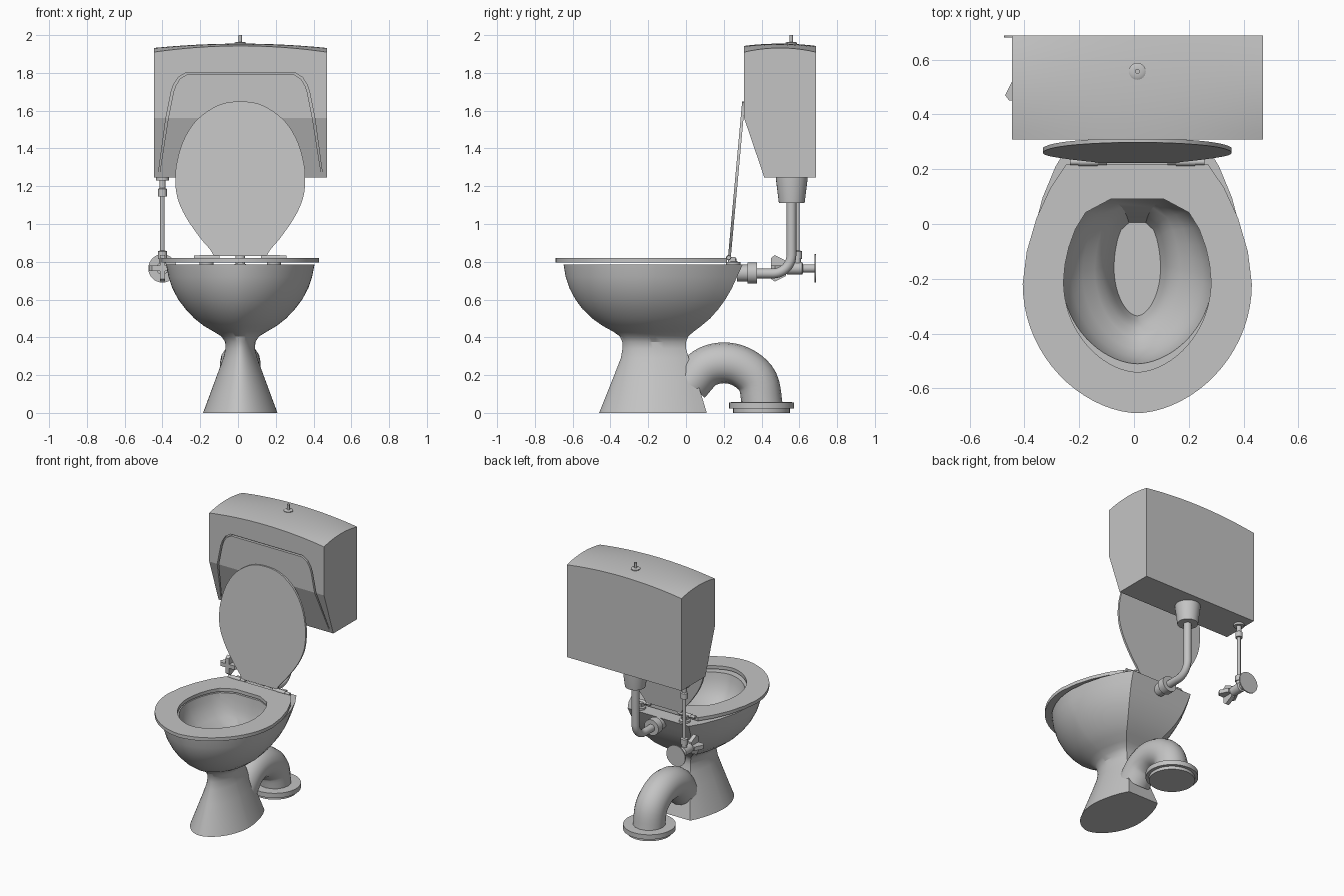
import bpy, bmesh, math
from mathutils import Vector

cube = bpy.data.objects.get("Cube")
if cube:
    bpy.data.objects.remove(cube, do_unlink=True)

COL = (0.55, 0.55, 0.55, 1)
ceramic = bpy.data.materials.new("light grey ceramic")
ceramic.use_nodes = True
ceramic.diffuse_color = COL
ceramic.node_tree.nodes["Principled BSDF"].inputs["Base Color"].default_value = COL
CX = 0.012  # centre line of the bowl and tank


def finish(ob, angle=30):
    """Select the object, give it the material and smooth it by angle."""
    if not ob.data.materials:
        ob.data.materials.append(ceramic)
    bpy.ops.object.select_all(action='DESELECT')
    ob.select_set(True)
    bpy.context.view_layer.objects.active = ob
    bpy.ops.object.shade_smooth_by_angle(angle=math.radians(angle))
    return ob


def loft(name, rings, closed=False, angle=30):
    """Skin a stack of equal-length point rings, capped unless closed."""
    bm = bmesh.new()
    vs = [[bm.verts.new(p) for p in r] for r in rings]
    n = len(vs[0])
    for a, b in zip(vs, vs[1:] + (vs[:1] if closed else [])):
        for i in range(n):
            j = (i + 1) % n
            bm.faces.new((a[i], a[j], b[j], b[i]))
    if not closed:
        bm.faces.new(vs[0])
        bm.faces.new(vs[-1])
    bmesh.ops.recalc_face_normals(bm, faces=bm.faces)
    me = bpy.data.meshes.new(name)
    bm.to_mesh(me)
    bm.free()
    ob = bpy.data.objects.new(name, me)
    bpy.context.collection.objects.link(ob)
    return finish(ob, angle)


def turned(name, start, axis, profile, seg=32):
    """Solid of revolution: profile is (distance along axis, radius)."""
    start, axis = Vector(start), Vector(axis).normalized()
    u = axis.orthogonal().normalized()
    v = axis.cross(u)
    rings = []
    for d, r in profile:
        rings.append([start + axis * d + r * (u * math.cos(k * math.tau / seg) + v * math.sin(k * math.tau / seg))
                      for k in range(seg)])
    return loft(name, rings)


def smooth_path(pts, steps=5):
    """Catmull-Rom points through the given ones."""
    p = [Vector(q) for q in pts]
    p = [2 * p[0] - p[1]] + p + [2 * p[-1] - p[-2]]
    out = []
    for a, b, c, d in zip(p, p[1:], p[2:], p[3:]):
        for s in range(steps):
            t = s / steps
            out.append(0.5 * (2 * b + (c - a) * t + (2 * a - 5 * b + 4 * c - d) * t * t
                              + (3 * b - a - 3 * c + d) * t ** 3))
    return out + [p[-2]]


def pipe(name, pts, r):
    cu = bpy.data.curves.new(name, 'CURVE')
    cu.dimensions = '3D'
    cu.bevel_depth = r
    cu.bevel_resolution = 6
    cu.use_fill_caps = True
    sp = cu.splines.new('POLY')
    sp.points.add(len(pts) - 1)
    for q, p in zip(sp.points, pts):
        q.co = (*p, 1)
    ob = bpy.data.objects.new(name, cu)
    bpy.context.collection.objects.link(ob)
    bpy.ops.object.select_all(action='DESELECT')
    ob.select_set(True)
    bpy.context.view_layer.objects.active = ob
    bpy.ops.object.convert(target='MESH')
    return finish(bpy.context.view_layer.objects.active)


# Egg outlines with a rounded front: straight back outside, rounded back inside
def egg_outline(back):
    front = []
    for k in range(37):
        c = math.cos(k * math.pi / 36)
        front.append((math.copysign(abs(c) ** 1.12, c), -math.sin(k * math.pi / 36)))
    return back + front + [(-x, t) for x, t in reversed(back)]


OUTER = egg_outline([(0.3, 1.0), (0.62, 1.0), (0.76, 0.8), (0.88, 0.55), (0.965, 0.27)])
HOLE = egg_outline([(0.36, 0.98), (0.7, 0.82), (0.84, 0.62), (0.93, 0.4), (0.98, 0.2)])


def egg(shape, z, yf, yb, hw):
    c = yf + 0.52 * (yb - yf)
    return [(CX + hw * x, c + t * (yb - c if t > 0 else c - yf), z) for x, t in shape]


# Bowl: outer skin from the foot upwards, then the inside down to the well
skin = [(0, -0.46, 0.11, 0.197), (0.1, -0.42, 0.08, 0.16), (0.2, -0.38, 0.048, 0.123),
        (0.29, -0.345, 0.015, 0.09), (0.34, -0.336, 0.0, 0.078), (0.375, -0.337, 0.0, 0.08),
        (0.405, -0.35, 0.012, 0.1), (0.43, -0.385, 0.04, 0.14), (0.46, -0.44, 0.08, 0.192),
        (0.5, -0.497, 0.128, 0.243), (0.55, -0.548, 0.172, 0.29), (0.6, -0.585, 0.208, 0.328),
        (0.66, -0.617, 0.243, 0.36), (0.72, -0.637, 0.27, 0.38), (0.785, -0.648, 0.3, 0.393)]
inside = [(0.785, -0.51, 0.1, 0.274), (0.74, -0.503, 0.097, 0.264), (0.68, -0.485, 0.09, 0.24),
          (0.63, -0.455, 0.08, 0.2), (0.59, -0.415, 0.065, 0.155), (0.56, -0.38, 0.05, 0.127),
          (0.5, -0.352, 0.03, 0.104), (0.44, -0.335, 0.008, 0.085)]
loft("bowl", [egg(OUTER, *r) for r in skin] + [egg(HOLE, *r) for r in inside])

# Seat ring
loft("seat", [egg(OUTER, 0.796, -0.69, 0.217, 0.418), egg(OUTER, 0.82, -0.69, 0.217, 0.418),
              egg(HOLE, 0.82, -0.54, 0.097, 0.269), egg(HOLE, 0.796, -0.54, 0.097, 0.269)], closed=True)

# Raised lid leaning back against the tank
half = [(0.14, 0.83), (0.16, 0.865), (0.215, 0.93), (0.29, 1.04), (0.333, 1.14), (0.344, 1.24),
        (0.335, 1.33), (0.302, 1.44), (0.24, 1.54), (0.15, 1.612), (0.06, 1.645)]
outline = smooth_path([(x, z, 0) for x, z in half + [(-x, z) for x, z in reversed(half)]], 4)
loft("lid", [[(CX + p.x, 0.222 + d + (p.y - 0.82) * 0.091, p.y) for p in outline] for d in (0, 0.015)])

# Hinges
for side in (-1, 1):
    n = "left" if side > 0 else "right"
    x = CX + side * 0.178
    turned(f"{n}_hinge_bar", (x - 0.067, 0.226, 0.822), (1, 0, 0),
           [(0, 0.011), (0.03, 0.011), (0.03, 0.014), (0.1, 0.014), (0.1, 0.011), (0.134, 0.011)], 16)
    turned(f"{n}_hinge_post", (x, 0.25, 0.783), (0, 0, 1), [(0, 0.038), (0.015, 0.038), (0.018, 0.02), (0.034, 0.016)], 20)
    loft(f"{n}_hinge_arm", [[(x + a * 0.02, y, z) for a, z in ((-1, 0.8), (1, 0.8), (1, 0.826), (-1, 0.826))]
                            for y in (0.222, 0.262)])

# Tank with sloped lower front and crowned top
TX, TW = 0.0125, 0.4575


def tank_section(u):
    k = 1 - u * u
    zt, crown = 1.91 + 0.033 * k, 0.022 - 0.010 * k
    ring = [(0.687, 1.245), (0.415, 1.245), (0.308, 1.56)]
    for i in range(13):
        t = i / 6 - 1
        ring.append((0.4975 + 0.1895 * t, zt + crown * (1 - t * t)))
    return [(TX + u * TW, y, z) for y, z in ring]


tank = loft("tank", [tank_section(i / 12 - 1) for i in range(25)], angle=15)

# Groove around the front panel, narrowing at its lower ends
gp = [(0.43, 1.275), (0.388, 1.56), (0.36, 1.70), (0.348, 1.735), (0.325, 1.772), (0.285, 1.797)]
gp = gp + [(-x, z) for x, z in reversed(gp)]
rings = []
for i, (x, z) in enumerate(gp):
    a, b = Vector(gp[max(i - 1, 0)]), Vector(gp[min(i + 1, len(gp) - 1)])
    d = (b - a).normalized()
    end = i in (0, len(gp) - 1)
    w = 0.003 if end else 0.006
    yf = 0.308 + max(0, 1.56 - z) * 0.34 + (0.008 if end else 0.02)
    p, q = (x - d.y * w, z + d.x * w), (x + d.y * w, z - d.x * w)
    rings.append([(TX + p[0], 0.2, p[1]), (TX + q[0], 0.2, q[1]), (TX + q[0], yf, q[1]), (TX + p[0], yf, p[1])])
cutter = loft("groove_cutter", rings)
cutter.hide_render = True
mod = tank.modifiers.new("groove", 'BOOLEAN')
mod.operation, mod.solver, mod.object = 'DIFFERENCE', 'EXACT', cutter
bpy.context.view_layer.objects.active = tank
bpy.ops.object.modifier_apply(modifier="groove")
bpy.data.objects.remove(cutter, do_unlink=True)
finish(tank, 15)

# Flush button
turned("flush_button", (CX, 0.557, 1.945), (0, 0, 1),
       [(0, 0.031), (0.014, 0.031), (0.018, 0.024), (0.018, 0.009), (0.055, 0.009)], 24)

# Flush pipe with its tank cone and bowl collar
turned("tank_outlet", (CX, 0.56, 1.25), (0, 0, -1), [(0, 0.083), (0.02, 0.083), (0.14, 0.068)])
bend = [(CX, 0.46 + 0.098 * math.cos(a), 0.836 + 0.098 * math.sin(a))
        for a in [-k * math.pi / 20 for k in range(11)]]
pipe("flush_pipe", [(CX, 0.558, 1.13)] + bend + [(CX, 0.27, 0.738)], 0.026)
turned("bowl_collar", (CX, 0.27, 0.74), (0, 1, 0),
       [(0, 0.045), (0.055, 0.045), (0.055, 0.056), (0.107, 0.056)])

# Waste bend and floor flange
waste = [(CX, y, z) for y, z in ((0.018, 0.152), (0.1, 0.238), (0.2, 0.265), (0.3, 0.24), (0.38, 0.165), (0.405, 0.03))]
pipe("waste_bend", smooth_path(waste), 0.108)
turned("floor_flange", (CX, 0.4, 0), (0, 0, 1), [(0, 0.15), (0.022, 0.15), (0.022, 0.172), (0.056, 0.172), (0.058, 0.11)], 40)

# Water supply riser and its fittings
VX, VZ = -0.4, 0.765
turned("supply_riser", (VX, 0.59, 0.76), (0, 0, 1),
       [(0, 0.018), (0.055, 0.018), (0.055, 0.025), (0.095, 0.025), (0.1, 0.012), (0.385, 0.012), (0.385, 0.024),
        (0.425, 0.024), (0.43, 0.016), (0.45, 0.016), (0.47, 0.016), (0.47, 0.035), (0.49, 0.035)], 20)

# Stop valve, wall plate and cross handle
turned("valve_body", (VX, 0.5, VZ), (0, 1, 0),
       [(0, 0.018), (0.035, 0.018), (0.035, 0.033), (0.115, 0.033), (0.12, 0.022), (0.184, 0.022)], 20)
turned("wall_plate", (VX, 0.68, VZ), (0, 1, 0), [(0, 0.075), (0.008, 0.075)], 32)
for n, flip in (("handle_blade_level", False), ("handle_blade_upright", True)):
    rings = []
    for y, w in ((0.45, 0.055), (0.47, 0.07), (0.53, 0.04)):
        r = [(-w, -0.014), (w, -0.014), (w, 0.014), (-w, 0.014)]
        rings.append([(VX + (b if flip else a), y, VZ + (a if flip else b)) for a, b in r])
    loft(n, rings)
